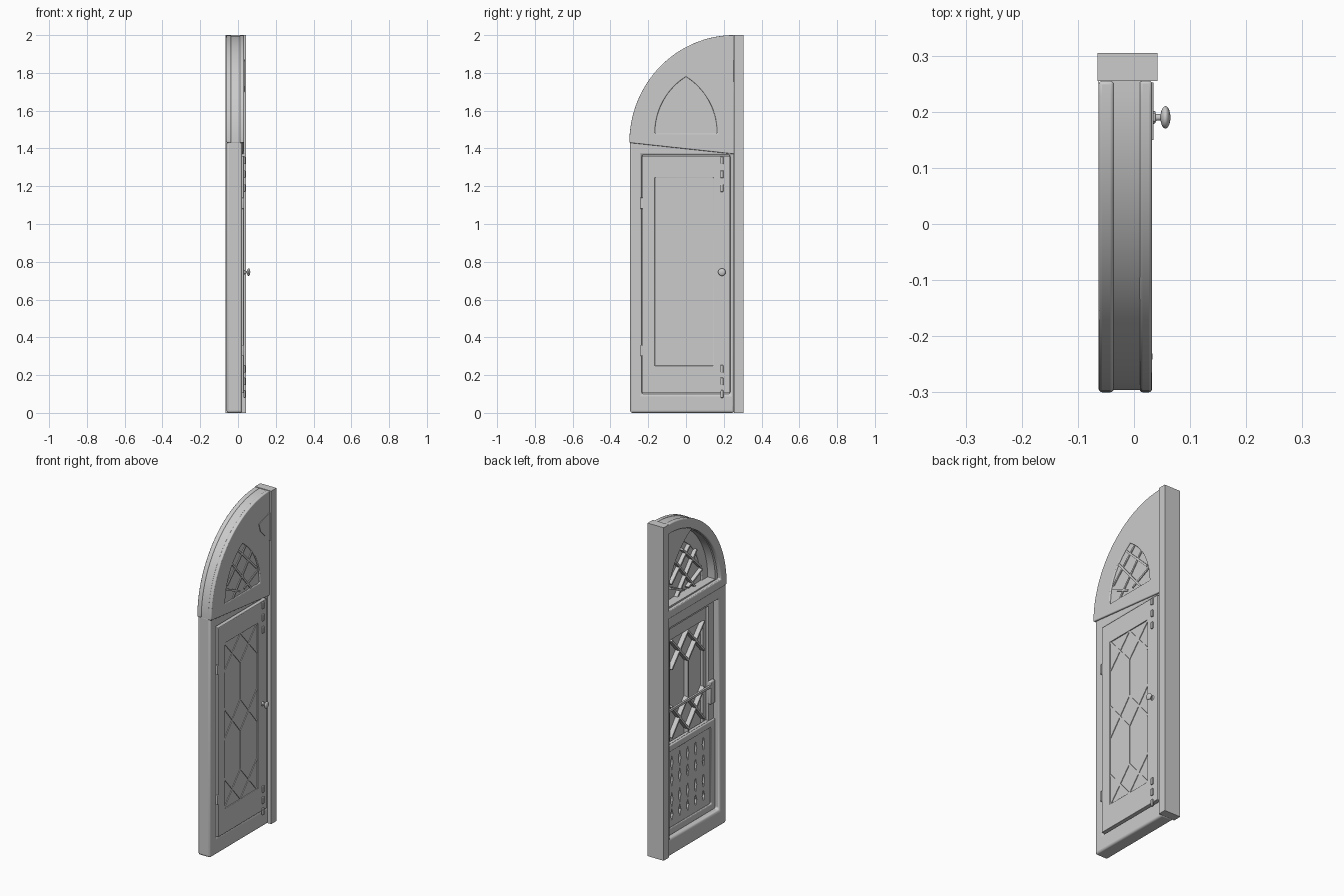
import bpy, bmesh, math
from mathutils import Vector, Matrix

cube = bpy.data.objects.get("Cube")
if cube:
    bpy.data.objects.remove(cube, do_unlink=True)

grey = bpy.data.materials.new("plain_grey")
grey.use_nodes = True
COLOUR = (0.6, 0.6, 0.6, 1)
grey.diffuse_color = COLOUR
grey.node_tree.nodes["Principled BSDF"].inputs["Base Color"].default_value = COLOUR


def finish(name, mesh, bevel=0):
    """Link a mesh, colour it, round its edges and shade it."""
    mesh.materials.clear()
    mesh.materials.append(grey)
    obj = bpy.data.objects.new(name, mesh)
    bpy.context.collection.objects.link(obj)
    bpy.context.view_layer.objects.active = obj
    for o in bpy.context.selected_objects:
        o.select_set(False)
    obj.select_set(True)
    if bevel:
        mod = obj.modifiers.new("rounded", 'BEVEL')
        mod.width, mod.segments, mod.limit_method = bevel, 3, 'ANGLE'
        mod.angle_limit = math.radians(40)
    bpy.ops.object.shade_smooth_by_angle(angle=math.radians(35))
    return obj


def plate(name, x0, x1, outlines, bevel=0):
    """Filled (y, z) outlines, inner ones being holes, thickened from x0 to x1."""
    curve = bpy.data.curves.new(name, 'CURVE')
    curve.dimensions, curve.fill_mode = '2D', 'BOTH'
    curve.extrude = (x1 - x0) / 2
    for pts in outlines:
        spline = curve.splines.new('POLY')
        spline.points.add(len(pts) - 1)
        for p, (y, z) in zip(spline.points, pts):
            p.co = (y, z, 0, 1)
        spline.use_cyclic_u = True
    temp = bpy.data.objects.new("temp", curve)
    bpy.context.collection.objects.link(temp)
    bpy.context.view_layer.update()
    deps = bpy.context.evaluated_depsgraph_get()
    mesh = bpy.data.meshes.new_from_object(temp.evaluated_get(deps))
    bpy.data.objects.remove(temp, do_unlink=True)
    bm = bmesh.new()
    bm.from_mesh(mesh)
    bmesh.ops.remove_doubles(bm, verts=bm.verts, dist=1e-5)
    for v in bm.verts:
        v.co = Vector((v.co.z + (x0 + x1) / 2, v.co.x, v.co.y))
    bmesh.ops.recalc_face_normals(bm, faces=bm.faces)
    bm.to_mesh(mesh)
    bm.free()
    return finish(name, mesh, bevel)


def rect(y0, y1, z0, z1):
    return [(y0, z0), (y1, z0), (y1, z1), (y0, z1)]


def quarter(inset, base):
    """Quarter arch springing from the free side and rising to the post."""
    pts = [(0.255, base)]
    for i in range(33):
        a = math.pi / 2 * i / 32
        y = 0.255 - (0.555 - inset) * math.cos(a)
        z = 1.43 + (0.57 - inset) * math.sin(a)
        if z >= base:
            pts.append((y, z))
    return pts


def gothic(y0, y1, base, height):
    """Pointed arch made of two arcs."""
    mid, half = (y0 + y1) / 2, (y1 - y0) / 2
    r = (half * half + height * height) / (2 * half)
    top = math.asin(height / r)
    side = [(half - r + r * math.cos(top * i / 12), r * math.sin(top * i / 12))
            for i in range(13)]
    return ([(mid + y, base + z) for y, z in side]
            + [(mid - y, base + z) for y, z in reversed(side[:-1])])


def bars(name, segments, x0, x1, width=0.011):
    """One mesh of straight glazing bars between (y, z) points."""
    bm = bmesh.new()
    for (ya, za), (yb, zb) in segments:
        length = math.hypot(yb - ya, zb - za)
        m = (Matrix.Translation(((x0 + x1) / 2, (ya + yb) / 2, (za + zb) / 2))
             @ Matrix.Rotation(math.atan2(zb - za, yb - ya), 4, 'X')
             @ Matrix.Diagonal((x1 - x0, length, width, 1)))
        bmesh.ops.create_cube(bm, size=1, matrix=m)
    mesh = bpy.data.meshes.new(name)
    bm.to_mesh(mesh)
    bm.free()
    return finish(name, mesh)


# Post and surrounding frame
plate("side_post", -0.065, 0.042, [rect(0.255, 0.305, 0, 2)])
plate("lower_frame", -0.06, 0.022,
      [rect(-0.296, 0.256, 0, 1.44), rect(-0.235, 0.235, 0.1, 1.365)], 0.012)
plate("arch_rim", -0.063, -0.036, [quarter(0, 1.43), [
    (y - 0.006, z) for y, z in quarter(0.06, 1.475)]], 0.006)
plate("arch_body", -0.04, 0.015,
      [quarter(0.004, 1.425), gothic(-0.22, 0.235, 1.485, 0.385)], 0.004)
plate("arch_face", 0.01, 0.032,
      [quarter(0, 1.37), gothic(-0.165, 0.165, 1.48, 0.3)], 0.005)
plate("corner_patch", 0.028, 0.035,
      [[(0.252, 1.7), (0.252, 1.87), (0.15, 1.84), (0.165, 1.79)]])

# Pointed window over the door
plate("arch_glass", 0.018, 0.024, [gothic(-0.168, 0.168, 1.477, 0.305)])
tracery = []
for s in (-1, 1):
    tracery += [((-0.085 * s, 1.48), (0.1 * s, 1.7)),
                ((-0.14 * s, 1.58), (0.035 * s, 1.75)),
                ((-0.15 * s, 1.56), (-0.02 * s, 1.5))]
bars("arch_tracery", tracery, -0.005, 0.029)

# Outer door with leaded window
Y0, YM, Y1 = -0.165, -0.01, 0.145
plate("outer_door", 0.002, 0.031,
      [rect(-0.231, 0.231, 0.104, 1.361), rect(Y0, Y1, 0.25, 1.245)], 0.003)
plate("door_glass", 0.018, 0.024, [rect(Y0 - 0.003, Y1 + 0.003, 0.247, 1.248)])
bands = [(0.25, 0.43), (0.66, 0.85), (1.07, 1.245)]
lattice = [((YM, 0.43), (YM, 0.66)), ((YM, 0.85), (YM, 1.07))]
for low, high in bands:
    for a, b in ((Y0, YM), (YM, Y1)):
        lattice += [((a, low), (b, high)), ((a, high), (b, low))]
bars("door_lattice", lattice, -0.01, 0.028)

# Inner door with an open upper part and a pierced lower panel
slots = []
for i in range(5):
    y = -0.14 + i * 0.075
    for z, h in ((0.21, 0.035), (0.3, 0.045), (0.42, 0.04), (0.52, 0.045)):
        slots.append([(y, z - h), (y + 0.012, z), (y, z + h), (y - 0.012, z)])
plate("inner_door", -0.018, 0.001,
      [rect(-0.236, 0.236, 0.1, 1.366), rect(-0.19, 0.19, 0.64, 1.33)] + slots)
plate("panel_border", -0.03, -0.016,
      [rect(-0.236, 0.236, 0.1, 0.64), rect(-0.2, 0.2, 0.14, 0.6)], 0.005)
bars("push_bar", [((-0.2, 0.85), (0.236, 0.85))], -0.036, -0.024, 0.014)
plate("handle_plate", -0.036, -0.016, [rect(-0.225, -0.185, 0.74, 0.88)], 0.006)

# Hinges and straps on the outer face
for n, (low, high) in enumerate(((0.08, 0.28), (1.17, 1.39))):
    for k in range(3):
        z = low + (high - low) * k / 3
        plate(f"hinge_leaf_{n}_{k}", 0.028, 0.039,
              [rect(0.182, 0.198, z, z + 0.04)], 0.003)
for z in (0.33, 1.11):
    plate("edge_hinge", 0.02, 0.033, [rect(-0.242, -0.23, z - 0.03, z + 0.03)], 0.003)

# Door knob
bm = bmesh.new()
turn = Matrix.Rotation(math.pi / 2, 4, 'Y')
spot = Matrix.Translation((0.04, 0.19, 0.745))
bmesh.ops.create_cone(bm, cap_ends=True, segments=16, radius1=0.007, radius2=0.005,
                      depth=0.03, matrix=spot @ turn)
bmesh.ops.create_cone(bm, cap_ends=True, segments=16, radius1=0.014, radius2=0.01,
                      depth=0.008, matrix=Matrix.Translation((0.034, 0.19, 0.745)) @ turn)
bmesh.ops.create_uvsphere(bm, u_segments=20, v_segments=12, radius=0.02,
                          matrix=Matrix.Translation((0.056, 0.19, 0.745))
                          @ Matrix.Diagonal((0.45, 1, 1, 1)))
knob = bpy.data.meshes.new("door_knob")
bm.to_mesh(knob)
bm.free()
finish("door_knob", knob)
